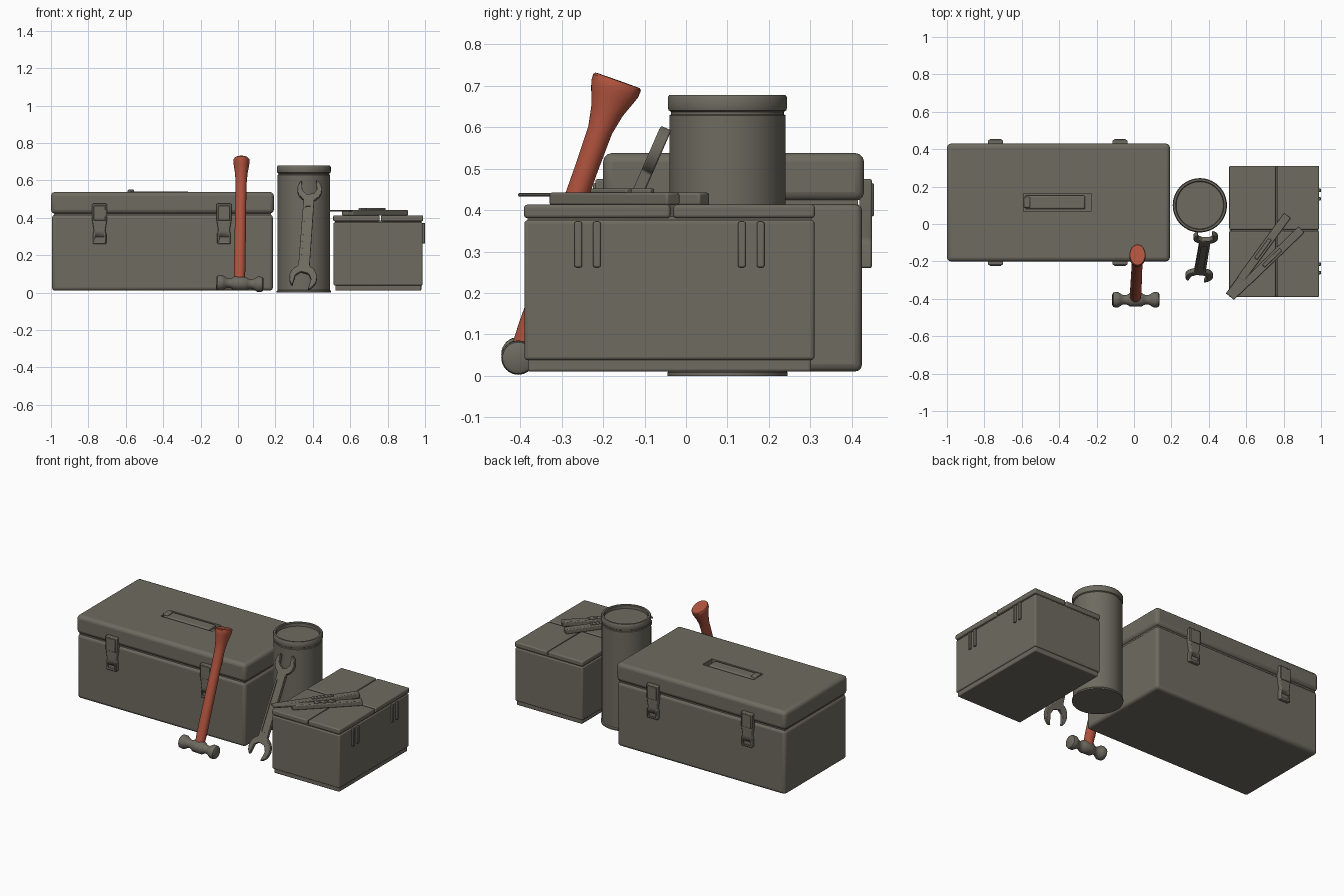
import bpy, bmesh, math
from mathutils import Vector, Matrix

if "Cube" in bpy.data.objects:
    bpy.data.objects.remove(bpy.data.objects["Cube"])


def material(name, rgb):
    m = bpy.data.materials.new(name)
    m.diffuse_color = (*rgb, 1)
    m.use_nodes = True
    m.node_tree.nodes["Principled BSDF"].inputs["Base Color"].default_value = m.diffuse_color
    return m


GREY = material("olive_grey", (0.155, 0.146, 0.116))
RED = material("brick_red", (0.43, 0.085, 0.047))


def finish(name, bm, mat=GREY, bevel=0, seg=3, matrix=None):
    bmesh.ops.recalc_face_normals(bm, faces=bm.faces)
    me = bpy.data.meshes.new(name)
    bm.to_mesh(me)
    bm.free()
    me.materials.append(mat)
    ob = bpy.data.objects.new(name, me)
    bpy.context.collection.objects.link(ob)
    if matrix:
        ob.matrix_world = matrix
    if bevel:
        b = ob.modifiers.new("bevel", 'BEVEL')
        b.width, b.segments, b.limit_method = bevel, seg, 'ANGLE'
    bpy.ops.object.select_all(action='DESELECT')
    ob.select_set(True)
    bpy.context.view_layer.objects.active = ob
    bpy.ops.object.shade_smooth_by_angle(angle=math.radians(35))
    return ob


def box(name, lo, hi, bevel=0, seg=3, matrix=None):
    bm = bmesh.new()
    bmesh.ops.create_cube(bm, size=1)
    for v in bm.verts:
        v.co = [a + (b - a) * (c + .5) for a, b, c in zip(lo, hi, v.co)]
    return finish(name, bm, GREY, bevel, seg, matrix)


def prism(name, pts, depth, bevel=0, matrix=None):
    # outline in local xy, thickness centred on local z
    bm = bmesh.new()
    f = bm.faces.new([bm.verts.new((x, y, -depth / 2)) for x, y in pts])
    r = bmesh.ops.extrude_face_region(bm, geom=[f])
    for v in r['geom']:
        if isinstance(v, bmesh.types.BMVert):
            v.co.z += depth
    return finish(name, bm, GREY, bevel, 2, matrix)


def lathe(name, profile, mat=GREY, matrix=None, n=48):
    # profile entries: radius x, radius y, height
    bm = bmesh.new()
    rings = [[bm.verts.new((rx * math.cos(2 * math.pi * i / n), ry * math.sin(2 * math.pi * i / n), z))
              for i in range(n)] for rx, ry, z in profile]
    for a, b in zip(rings, rings[1:]):
        for i in range(n):
            bm.faces.new((a[i], a[(i + 1) % n], b[(i + 1) % n], b[i]))
    bm.faces.new(rings[0])
    bm.faces.new(rings[-1])
    return finish(name, bm, mat, matrix=matrix)


def cut(ob, cutter):
    m = ob.modifiers.new("cut", 'BOOLEAN')
    m.operation, m.object, m.solver = 'DIFFERENCE', cutter, 'EXACT'
    cutter.hide_render = True
    cutter.hide_viewport = True
    cutter.display_type = 'WIRE'


def frame(origin, z, x_hint):
    # matrix whose local z is z and whose local x is close to x_hint
    z = Vector(z).normalized()
    y = z.cross(Vector(x_hint)).normalized()
    x = y.cross(z)
    return Matrix.Translation(origin) @ Matrix((x, y, z)).transposed().to_4x4()


# large toolbox
box("toolbox_body", (-0.995, -0.195, 0.01), (0.187, 0.425, 0.416), 0.018)
box("toolbox_seam", (-0.985, -0.185, 0.38), (0.177, 0.415, 0.46))
lid = box("toolbox_lid", (-1.0, -0.2, 0.422), (0.192, 0.43, 0.538), 0.022)
cut(lid, box("handle_recess_cutter", (-0.592, 0.068, 0.508), (-0.23, 0.163, 0.6)))
box("toolbox_handle", (-0.582, 0.08, 0.518), (-0.262, 0.152, 0.54), 0.008)
box("toolbox_handle_hinge", (-0.59, 0.088, 0.52), (-0.555, 0.144, 0.55), 0.006)

# latches, front and back
for x in (-0.74, -0.075):
    for side, y in (("front", -0.2), ("back", 0.43)):
        s = -1 if side == "front" else 1
        m = Matrix.Translation((x, y + s * 0.004, 0)) @ Matrix.Rotation(math.pi / 2, 4, 'X')
        o = prism("latch_" + side, [(-.036, .26), (.036, .26), (.036, .315), (.03, .33), (.04, .39), (.04, .475),
                                    (-.04, .475), (-.04, .39), (-.03, .33), (-.036, .315)], 0.03, 0.005, m)
        ya, yb = sorted((y + s * 0.012, y + s * 0.04))
        cut(o, box("latch_hole_cutter", (x - .024, ya, .272), (x + .024, yb, .298)))
        ya, yb = sorted((y, y + s * 0.024))
        box("latch_plate_" + side, (x - .032, ya, .385), (x + .032, yb, .465), 0.004)

# round can
lathe("can", [(r, r, z) for r, z in (
    (.145, 0), (.145, .008), (.14, .014), (.14, .629), (.136, .631), (.136, .637), (.142, .641), (.144, .648),
    (.144, .672), (.14, .678), (.13, .678), (.126, .674), (.126, .655), (.02, .655))],
    matrix=Matrix.Translation((0.352, 0.1, 0)), n=64)

# small case with four lid flaps
box("case_base", (0.52, -0.382, 0.01), (0.98, 0.302, 0.06), 0.006)
box("case_body", (0.511, -0.39, 0.038), (0.987, 0.31, 0.376), 0.008)
box("case_seam", (0.518, -0.383, 0.36), (0.98, 0.303, 0.385))
for xa, xb in ((0.509, 0.757), (0.765, 0.99)):
    for ya, yb in ((-0.391, -0.038), (-0.03, 0.311)):
        box("case_lid_flap", (xa, ya, 0.381), (xb, yb, 0.413), 0.007)
for y in (-0.26, -0.215, 0.135, 0.18):
    box("case_side_rib", (0.98, y - .009, 0.262), (1.0, y + .009, 0.372), 0.004)

# hammer
lathe("hammer_handle", [(.026, .026, 0), (.031, .029, .1), (.03, .028, .3), (.029, .028, .5), (.03, .03, .6),
                        (.034, .04, .65), (.04, .053, .685), (.043, .06, .705), (.043, .061, .722), (.04, .057, .727)],
      RED, frame((0.007, -0.408, 0.028), (0.012, 0.245, 0.69), (1, 0, 0)), 32)
lathe("hammer_head", [(r, r, h) for r, h in (
    (.03, -.126), (.038, -.121), (.041, -.112), (.041, -.095), (.035, -.085), (.026, -.07), (.024, -.055),
    (.03, -.04), (.037, -.03), (.037, .03), (.03, .04), (.024, .055), (.026, .07), (.035, .085), (.041, .095),
    (.041, .112), (.038, .121), (.03, .126))],
    matrix=frame((0.01, -0.405, 0.048), (1, 0, -0.04), (0, 0, 1)), n=32)


# open-ended wrench leaning on the can
def jaw(cx, cy, r, back, tilt, half):
    # arc from the shaft, round one prong, into the slot and out again
    gap = math.radians(36)
    a = math.radians(tilt)
    arc1 = [back + half + (a - gap - back - half + 2 * math.pi * (a < back)) * i / 10 for i in range(11)]
    end = back + 2 * math.pi - half
    start = a + gap + 2 * math.pi * (a < back)
    arc2 = [start + (end - start) * i / 10 for i in range(11)]
    d, w = Vector((math.cos(a), math.sin(a))), r * math.sin(gap)
    n = Vector((-d.y, d.x))
    c = Vector((cx, cy))
    slot = [c - n * w - d * r * .05, c - n * w * .5 - d * r * .4, c + n * w * .5 - d * r * .4, c + n * w - d * r * .05]
    return [c + Vector((math.cos(t), math.sin(t))) * r for t in arc1] + slot + \
           [c + Vector((math.cos(t), math.sin(t))) * r for t in arc2]


p0, p1 = Vector((0.348, -0.275, 0.078)), Vector((0.383, -0.07, 0.548))
length = (p1 - p0).length
up = (p1 - p0).normalized()
nrm = Vector((1, 0, 0)).cross(up).normalized()
wm = Matrix.Translation(p0) @ Matrix((up.cross(nrm), up, nrm)).transposed().to_4x4()
wrench = prism("wrench", jaw(0, 0, .074, math.pi / 2, 258, .42) +
               jaw(0, length, .066, -math.pi / 2, 98, .45), 0.028, 0.004, wm)
for z in (-0.016, 0.016):
    cut(wrench, box("wrench_groove_cutter", (-.016, .1, z - .007), (.016, length - .1, z + .007), matrix=wm))

# pair of slim tools lying on the case
for tip, end in (((0.513, -0.375), (0.82, 0.045)), ((0.527, -0.385), (0.895, -0.03))):
    d = Vector((end[0] - tip[0], end[1] - tip[1], 0))
    L = d.length
    m = Matrix.Translation((tip[0], tip[1], 0)) @ Matrix.Rotation(math.atan2(d.y, d.x), 4, 'Z')
    box("slim_tool_blade", (-0.01, -.02, 0.433), (0.2, .02, 0.441), 0.002, 1, m)
    box("slim_tool_grip", (0.1, -.022, 0.412), (L, .022, 0.442), 0.005, 2, m)
    box("slim_tool_slider", (L * .45, -.01, 0.435), (L * .7, .01, 0.452), 0.004, 2, m)
